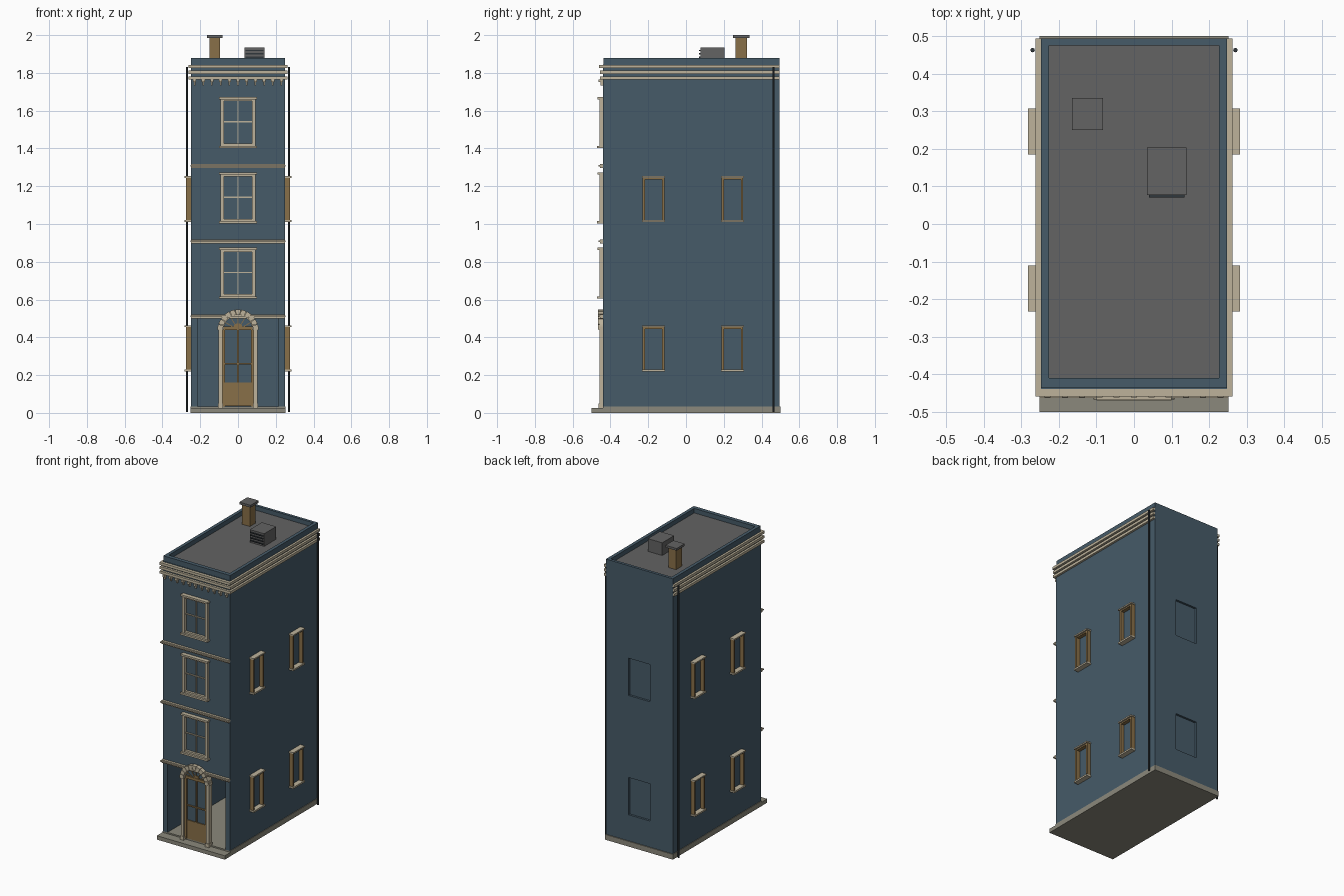
import bpy, bmesh, math
from mathutils import Vector, Matrix

if "Cube" in bpy.data.objects:
    bpy.data.objects.remove(bpy.data.objects["Cube"])


def material(name, r, g, b):
    m = bpy.data.materials.new(name)
    m.diffuse_color = (r, g, b, 1)
    m.use_nodes = True
    m.node_tree.nodes["Principled BSDF"].inputs["Base Color"].default_value = m.diffuse_color
    return m


BLUE = material("blue_wall", 0.061, 0.104, 0.14)
CREAM = material("cream_trim", 0.51, 0.45, 0.33)
WOOD = material("brown_wood", 0.25, 0.16, 0.065)
GREY = material("roof_grey", 0.125, 0.125, 0.125)
STONE = material("stone", 0.26, 0.25, 0.20)
DARK = material("dark_iron", 0.03, 0.038, 0.045)


def finish(name, bm, mat):
    bmesh.ops.recalc_face_normals(bm, faces=bm.faces)
    me = bpy.data.meshes.new(name)
    bm.to_mesh(me)
    bm.free()
    if mat:
        me.materials.append(mat)
    ob = bpy.data.objects.new(name, me)
    bpy.context.collection.objects.link(ob)
    return ob


def boxes(name, mat, *specs):
    """One object from boxes given as (x0, x1, y0, y1, z0, z1)."""
    bm = bmesh.new()
    for x0, x1, y0, y1, z0, z1 in specs:
        m = Matrix.Translation(((x0 + x1) / 2, (y0 + y1) / 2, (z0 + z1) / 2))
        m = m @ Matrix.Diagonal((x1 - x0, y1 - y0, z1 - z0, 1))
        bmesh.ops.create_cube(bm, size=1, matrix=m)
    return finish(name, bm, mat)


def both(x0, x1, *rest):
    """A box and its mirror image across x = 0."""
    return [(x0, x1, *rest), (-x1, -x0, *rest)]


def arch(name, mat, pieces, r0, r1, y0, y1, zc, gap=0.0):
    """Half ring of wedge blocks standing in the xz plane."""
    bm = bmesh.new()
    step = math.pi / pieces
    for i in range(pieces):
        a, b = i * step + gap, (i + 1) * step - gap
        pts = [(r * math.cos(t), zc + r * math.sin(t))
               for r, t in ((r0, a), (r1, a), (r1, b), (r0, b))]
        f = bm.faces.new([bm.verts.new((x, y0, z)) for x, z in pts])
        ext = bmesh.ops.extrude_face_region(bm, geom=[f])["geom"]
        for v in ext:
            if isinstance(v, bmesh.types.BMVert):
                v.co.y = y1
        if f.is_valid is False:
            continue
    # Close the front of any block left open by the extrusion
    bmesh.ops.holes_fill(bm, edges=[e for e in bm.edges if e.is_boundary], sides=4)
    return finish(name, bm, mat)


F = -0.44   # front wall plane

# Base slab and front step
boxes("base", STONE, (-0.252, 0.252, F, 0.5, 0, 0.035))
boxes("front_step", STONE, (-0.252, 0.252, -0.5, F, 0, 0.026))

# Main walls with an open ground floor and recessed back windows
walls = boxes("walls", BLUE, (-0.248, 0.248, F, 0.494, 0.034, 1.845))
cutters = [boxes("room_cutter", None, (-0.215, 0.215, -0.6, 0.46, 0.0, 0.5))]
for z in (0.21, 1.01):
    cutters.append(boxes("back_window_cutter", None, (-0.08, 0.08, 0.48, 0.6, z, z + 0.25)))
bpy.context.view_layer.objects.active = walls
for c in cutters:
    mod = walls.modifiers.new("cut", "BOOLEAN")
    mod.operation, mod.solver, mod.object = "DIFFERENCE", "EXACT", c
    bpy.ops.object.modifier_apply(modifier=mod.name)
    bpy.data.objects.remove(c)

# Parapet and roof deck
boxes("parapet", BLUE, *both(0.226, 0.248, F + 0.003, 0.494, 1.845, 1.88),
      (-0.226, 0.226, F + 0.003, -0.41, 1.845, 1.88),
      (-0.226, 0.226, 0.475, 0.494, 1.845, 1.88))
boxes("roof_deck", GREY, (-0.226, 0.226, -0.41, 0.475, 1.84, 1.85))

# Three cornice bands around the front and sides
for i, z in enumerate((1.765, 1.795, 1.825)):
    boxes("cornice_band", CREAM, (-0.262, 0.262, -0.455 - 0.005 * (i == 2), F, z, z + 0.017),
          *both(0.247, 0.262, F, 0.494, z, z + 0.017))

# Cornice brackets, stepped to a narrow foot
brackets = []
for i in range(11):
    x = -0.23 + i * 0.046
    brackets += [(x - 0.008, x + 0.008, -0.462, F, 1.751, 1.766),
                 (x - 0.004, x + 0.004, -0.453, F, 1.733, 1.751)]
boxes("cornice_brackets", CREAM, *brackets)

# String courses between the floors
for z in (0.5, 0.897, 1.297):
    boxes("string_course", CREAM, (-0.25, 0.25, -0.456, F, z, z + 0.02),
          (-0.252, 0.252, -0.464, F, z + 0.008, z + 0.016))

# Front windows: surround, sill, lintel and glazing bars
for z in (0.605, 1.003, 1.402):
    t = z + 0.27
    boxes("front_window_surround", CREAM, *both(0.075, 0.093, -0.458, F, z + 0.012, t - 0.012),
          (-0.093, 0.093, -0.458, F, t - 0.022, t - 0.005),
          (-0.093, 0.093, -0.456, F, z + 0.008, z + 0.024),
          (-0.1, 0.1, -0.47, F, z, z + 0.012), (-0.1, 0.1, -0.468, F, t - 0.012, t))
    boxes("front_window_bars", CREAM, (-0.003, 0.003, -0.447, F, z + 0.02, t - 0.02),
          (-0.075, 0.075, -0.447, F, z + 0.135, z + 0.142))

# Door surround
boxes("door_posts", CREAM, *both(0.083, 0.104, -0.458, -0.425, 0.03, 0.445),
      *both(0.079, 0.109, -0.464, -0.425, 0.438, 0.458),
      *both(0.08, 0.107, -0.462, -0.425, 0.026, 0.05))
arch("door_arch", CREAM, 11, 0.08, 0.108, -0.467, -0.425, 0.44, 0.012)
arch("door_arch_lining", CREAM, 12, 0.076, 0.101, -0.458, -0.425, 0.44)

# Door leaf with glazed upper part
boxes("door_frame", WOOD, *both(0.068, 0.083, -0.447, -0.425, 0.035, 0.45),
      (-0.083, 0.083, -0.45, -0.425, 0.44, 0.458),
      (-0.07, 0.07, -0.443, -0.425, 0.036, 0.16),
      (-0.004, 0.004, -0.445, -0.425, 0.16, 0.44),
      (-0.07, 0.07, -0.445, -0.425, 0.255, 0.263))
boxes("door_glass", BLUE, (-0.07, 0.07, -0.437, -0.428, 0.16, 0.44))

# Fanlight: glass and radiating bars
arch("fanlight_glass", BLUE, 12, 0.002, 0.08, -0.441, -0.43, 0.44)
bm = bmesh.new()
for i in range(1, 6):
    a = i * math.pi / 6
    m = (Matrix.Translation((0, -0.442, 0.44)) @ Matrix.Rotation(-a, 4, "Y")
         @ Matrix.Translation((0.04, 0, 0)) @ Matrix.Diagonal((0.08, 0.01, 0.004, 1)))
    bmesh.ops.create_cube(bm, size=1, matrix=m)
finish("fanlight_bars", bm, WOOD)
arch("fanlight_hub", WOOD, 6, 0.002, 0.025, -0.446, -0.43, 0.45)

# Side windows: wooden frame with cream sill and lintel
for z in (0.22, 1.01):
    for y in (-0.172, 0.246):
        frame, ledges = [], []
        for y0, y1 in ((-0.057, -0.044), (0.044, 0.057)):
            frame += both(0.245, 0.274, y + y0, y + y1, z + 0.01, z + 0.235)
        frame += both(0.245, 0.272, y - 0.05, y + 0.05, z + 0.225, z + 0.235)
        ledges += both(0.245, 0.282, y - 0.061, y + 0.061, z, z + 0.011)
        ledges += both(0.245, 0.282, y - 0.061, y + 0.061, z + 0.234, z + 0.243)
        boxes("side_window_frame", WOOD, *frame)
        boxes("side_window_ledges", CREAM, *ledges)

# Drainpipes near the back corners
for s in (-1, 1):
    bm = bmesh.new()
    bmesh.ops.create_cone(bm, cap_ends=True, segments=8, radius1=0.006, radius2=0.006, depth=1.825,
                          matrix=Matrix.Translation((s * 0.27, 0.463, 0.9175)))
    finish("drainpipe", bm, DARK)

# Chimney
boxes("chimney_stack", WOOD, (-0.152, -0.095, 0.262, 0.323, 1.845, 1.985))
boxes("chimney_cap", GREY, (-0.165, -0.082, 0.25, 0.335, 1.985, 2.0))

# Rooftop vent unit with front slats
boxes("vent_unit", GREY, (0.034, 0.14, 0.077, 0.204, 1.848, 1.935))
boxes("vent_slats", DARK, *[(0.04, 0.134, 0.07, 0.078, z, z + 0.006)
                            for z in (1.862, 1.88, 1.898, 1.916)])
